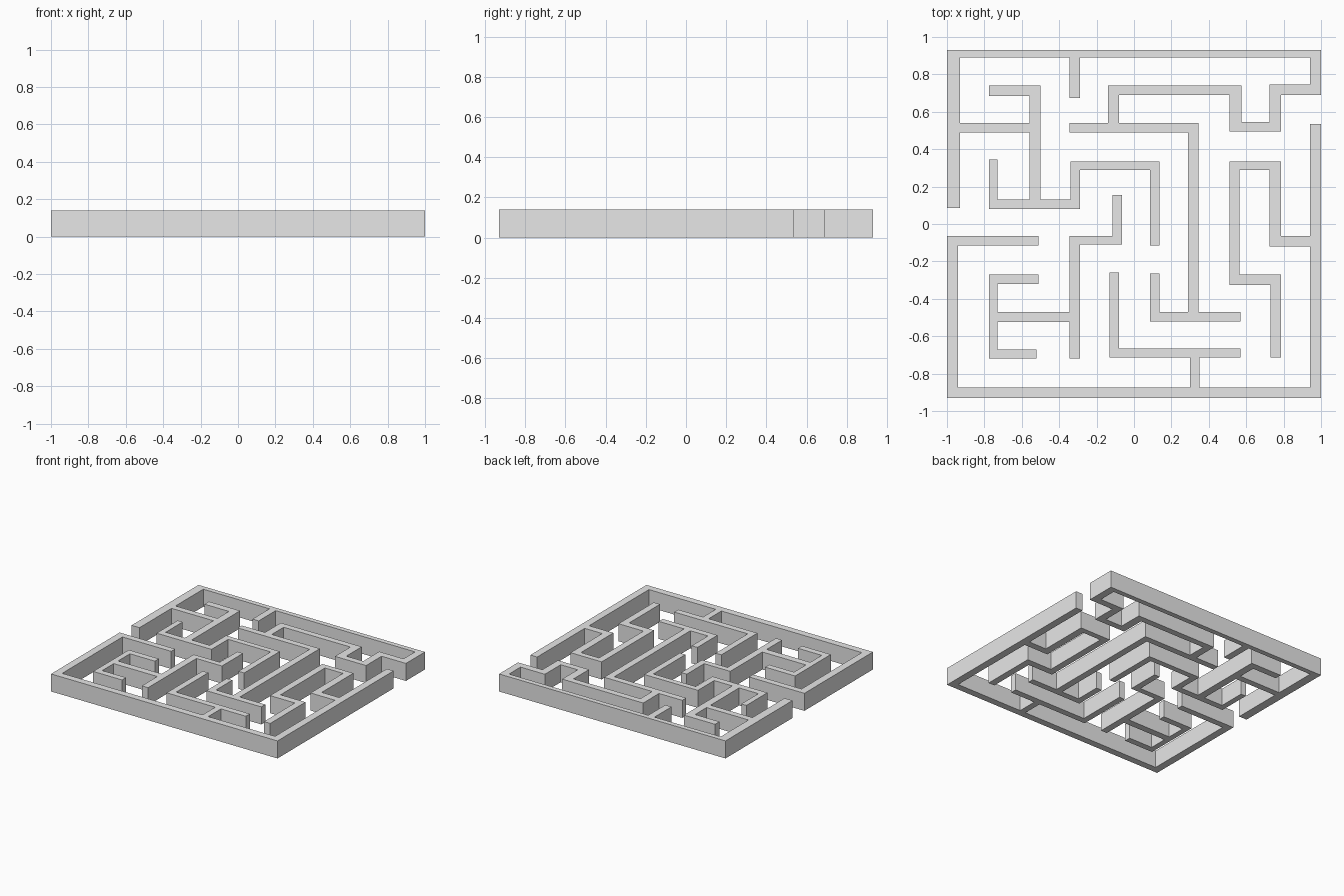
import bpy
import bmesh

HEIGHT = 0.14

default_cube = bpy.data.objects.get("Cube")
if default_cube:
    bpy.data.objects.remove(default_cube, do_unlink=True)

# One plain grey for every wall
grey = bpy.data.materials.new("wall_grey")
grey.use_nodes = True
colour = (0.8, 0.8, 0.8, 1)
grey.diffuse_color = colour
grey.node_tree.nodes["Principled BSDF"].inputs["Base Color"].default_value = colour


def build_walls(name, bars):
    """Merge overlapping floor-plan bars (left, right, front, back) into one raised wall."""
    xs = sorted({x for bar in bars for x in bar[:2]})
    ys = sorted({y for bar in bars for y in bar[2:]})
    bm = bmesh.new()
    corners = {}

    def corner(x, y):
        if (x, y) not in corners:
            corners[x, y] = bm.verts.new((x, y, 0))
        return corners[x, y]

    # Fill each cell of the plan that lies inside any bar
    for left, right in zip(xs, xs[1:]):
        for front, back in zip(ys, ys[1:]):
            if any(a <= left and right <= b and c <= front and back <= d
                   for a, b, c, d in bars):
                bm.faces.new([corner(left, front), corner(right, front),
                              corner(right, back), corner(left, back)])

    # Join the cells into a clean outline
    bmesh.ops.dissolve_limit(bm, angle_limit=0.01, verts=bm.verts[:], edges=bm.edges[:])
    bm.normal_update()
    mesh = bpy.data.meshes.new(name)
    bm.to_mesh(mesh)
    bm.free()
    mesh.materials.append(grey)
    wall = bpy.data.objects.new(name, mesh)
    bpy.context.collection.objects.link(wall)

    # Raise the outline to the wall height
    raise_up = wall.modifiers.new("raise_up", "SOLIDIFY")
    raise_up.thickness = HEIGHT
    raise_up.offset = 1
    return wall


# Back boundary and the passages hanging from it
back_boundary = [
    (-1, -.93, .085, .93),
    (-1, 1, .89, .93),
    (.94, 1, .69, .93),
    (-.345, -.29, .675, .93),
]
back_right_passage = [
    (.725, 1, .69, .745),
    (.725, .785, .495, .745),
    (.51, .785, .495, .545),
    (.51, .575, .495, .74),
    (-.14, .575, .69, .74),
    (-.14, -.08, .49, .74),
    (-.345, .345, .49, .54),
    (.29, .345, -.52, .54),
    (.085, .57, -.52, -.47),
    (.085, .135, -.52, -.265),
]
back_left_passage = [
    (-1, -.5, .49, .54),
    (-.56, -.5, .08, .74),
    (-.775, -.5, .685, .74),
    (-.775, -.29, .08, .13),
    (-.775, -.73, .08, .345),
    (-.34, -.29, .08, .335),
    (-.34, .135, .29, .335),
    (.085, .135, -.115, .335),
]

# Front boundary and the passages joined to it
front_boundary = [
    (-1, 1, -.93, -.875),
    (-1, -.94, -.93, -.065),
    (-1, -.51, -.115, -.065),
    (.94, 1, -.93, .535),
]
right_passage = [
    (.725, 1, -.12, -.065),
    (.725, .785, -.12, .335),
    (.51, .785, .29, .335),
    (.51, .565, -.325, .335),
    (.51, .785, -.325, -.27),
    (.73, .785, -.715, -.27),
]
front_stub = [
    (.3, .35, -.93, -.665),
    (-.13, .57, -.715, -.665),
    (-.13, -.08, -.715, -.26),
]

# Free-standing island of walls
island = [
    (-.345, -.29, -.72, -.065),
    (-.345, -.065, -.11, -.065),
    (-.115, -.065, -.11, .155),
    (-.775, -.29, -.525, -.47),
    (-.775, -.73, -.72, -.27),
    (-.775, -.51, -.32, -.27),
    (-.775, -.52, -.72, -.67),
]

build_walls("back_walls", back_boundary + back_right_passage + back_left_passage)
build_walls("front_walls", front_boundary + right_passage + front_stub)
build_walls("island_walls", island)
